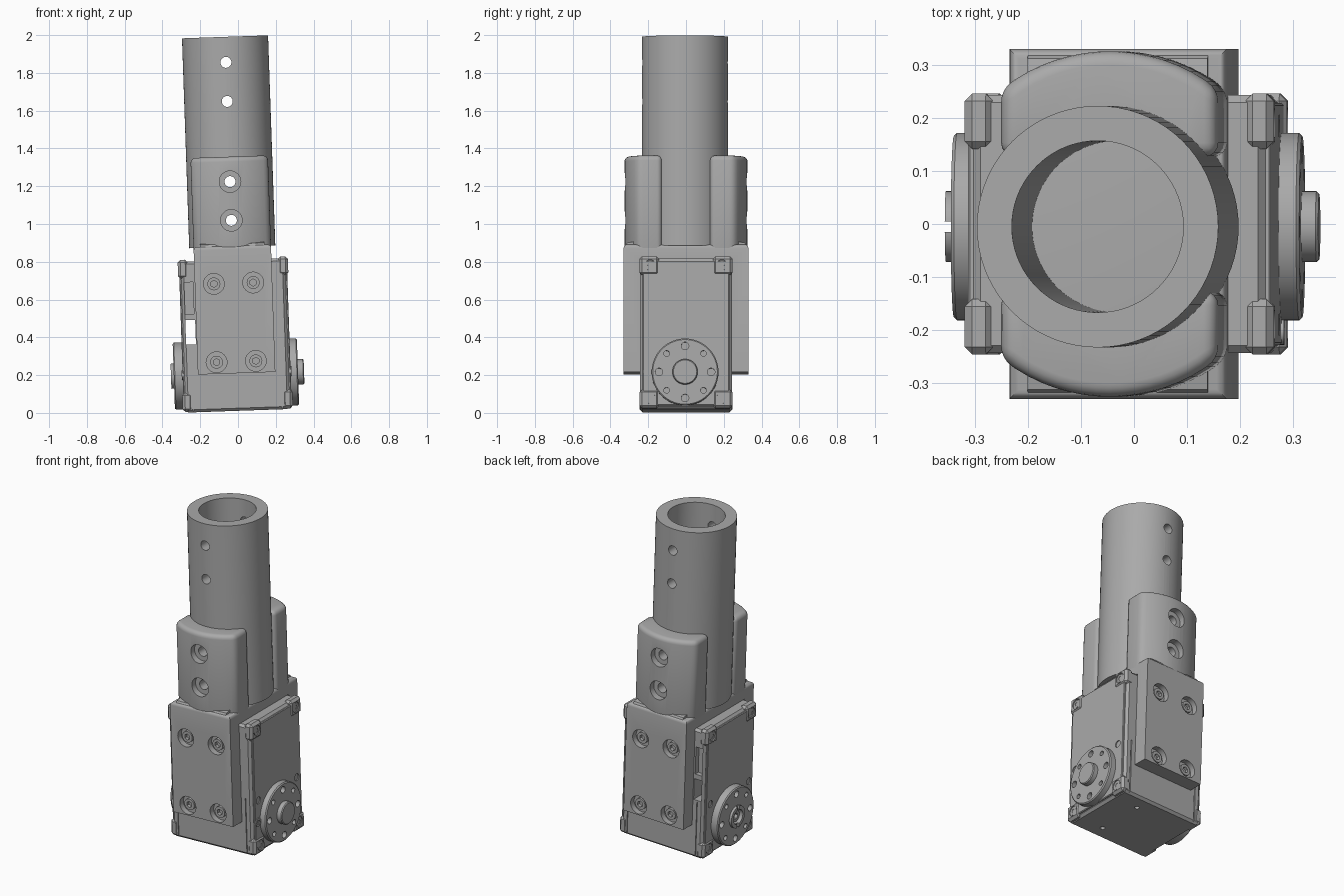
import bpy, bmesh, math
from mathutils import Matrix, Vector

cube = bpy.data.objects.get("Cube")
if cube:
    bpy.data.objects.remove(cube, do_unlink=True)

TILT = Matrix.Rotation(-0.0345, 4, 'Y')
parts = []

grey = bpy.data.materials.new("plain grey")
grey.use_nodes = True
grey.diffuse_color = (0.4, 0.4, 0.4, 1)
grey.node_tree.nodes["Principled BSDF"].inputs["Base Color"].default_value = (0.4, 0.4, 0.4, 1)

AXES = {'X': Matrix.Rotation(math.pi / 2, 4, 'Y'),
        'Y': Matrix.Rotation(math.pi / 2, 4, 'X'),
        'Z': Matrix.Identity(4)}


def finish(name, bm, keep=True):
    bmesh.ops.recalc_face_normals(bm, faces=bm.faces)
    mesh = bpy.data.meshes.new(name)
    bm.to_mesh(mesh)
    bm.free()
    obj = bpy.data.objects.new(name, mesh)
    bpy.context.collection.objects.link(obj)
    if keep:
        mesh.materials.append(grey)
        parts.append(obj)
    return obj


def add_cyl(bm, loc, r, depth, axis, seg=32):
    bmesh.ops.create_cone(bm, cap_ends=True, segments=seg, radius1=r, radius2=r, depth=depth,
                          matrix=Matrix.Translation(loc) @ AXES[axis])


def add_box(bm, lo, hi):
    lo, hi = Vector(lo), Vector(hi)
    bmesh.ops.create_cube(bm, size=1, matrix=Matrix.Translation((lo + hi) / 2)
                          @ Matrix.Diagonal((*(hi - lo), 1)))


def apply(obj, mod):
    bpy.context.view_layer.objects.active = obj
    bpy.ops.object.modifier_apply(modifier=mod.name)


def bevel(obj, width, segments=1, angle=40):
    mod = obj.modifiers.new("bevel", 'BEVEL')
    mod.width, mod.segments = width, segments
    mod.limit_method, mod.angle_limit = 'ANGLE', math.radians(angle)
    apply(obj, mod)


def cyl(name, loc, r, depth, axis, seg=32):
    bm = bmesh.new()
    add_cyl(bm, loc, r, depth, axis, seg)
    return finish(name, bm)


def box(name, lo, hi, width=0, segments=1):
    bm = bmesh.new()
    add_box(bm, lo, hi)
    obj = finish(name, bm)
    if width:
        bevel(obj, width, segments)
    return obj


def prism(name, points, offset, move):
    """Extrude a flat outline along a vector."""
    bm = bmesh.new()
    face = bm.faces.new([bm.verts.new(Vector(p) + Vector(offset)) for p in points])
    new = bmesh.ops.extrude_face_region(bm, geom=[face])["geom"]
    bmesh.ops.translate(bm, vec=move, verts=[v for v in new if isinstance(v, bmesh.types.BMVert)])
    return finish(name, bm)


def cut(obj, cyls=(), boxes=()):
    bm = bmesh.new()
    for c in cyls:
        add_cyl(bm, *c)
    for b in boxes:
        add_box(bm, *b)
    cutter = finish("cutter", bm, keep=False)
    cutter.hide_render = True
    mod = obj.modifiers.new("cut", 'BOOLEAN')
    mod.operation, mod.solver, mod.object = 'DIFFERENCE', 'EXACT', cutter
    apply(obj, mod)
    bpy.data.objects.remove(cutter, do_unlink=True)


def screw(name, loc, r, depth, axis):
    obj = cyl(name, loc, r, depth, axis, 24)
    cut(obj, [(loc, r * 0.55, depth * 3, axis, 6)])


SIDES = (1, -1)
CY = -0.005

# Tube with cross holes
tube = cyl("tube", (0, CY, 1.436), 0.228, 1.112, 'Z', 72)
cut(tube, [((0, CY, 1.5), 0.162, 2, 'Z', 72)])
cut(tube, [((0, 0, z), 0.029, 1, 'Y') for z in (1.02, 1.225, 1.65, 1.857)])

# Saddle bracket: an upside-down U over the gearbox
outline = []
for s, seq in ((1, ((0.33, 0.21), (0.33, 0.885))), (-1, ((0.33, 0.885), (0.33, 0.21)))):
    outline += [(0, s * y, z) for y, z in seq]
outline += [(0, -0.243, 0.21), (0, -0.243, 0.81), (0, 0.243, 0.81), (0, 0.243, 0.21)]
bracket = prism("saddle_bracket", outline, (-0.205, 0, 0), (0.41, 0, 0))
bm = bmesh.new()
bm.from_mesh(bracket.data)
top = [e for e in bm.edges if all(v.co.z > 0.88 for v in e.verts)]
bmesh.ops.bevel(bm, geom=top, offset=0.018, segments=4, profile=0.5, affect='EDGES')
bm.to_mesh(bracket.data)
bm.free()
bolts = [(x, s, z) for x in (-0.104, 0.104) for s in SIDES for z in (0.272, 0.687)]
cut(bracket, [((x, s * 0.33, z), 0.055, 0.07, 'Y') for x, s, z in bolts])
for x, s, z in bolts:
    screw("bracket_screw", (x, s * 0.3, z), 0.034, 0.03, 'Y')

# Clamp jaws hugging the tube
for s in SIDES:
    arc = [(0.205 - 0.41 * i / 16) for i in range(17)]
    pts = [(x, s * math.sqrt(0.326 ** 2 - x * x), 0) for x in arc]
    pts += [(-0.205, s * 0.127, 0), (0.205, s * 0.127, 0)]
    jaw = prism("clamp_jaw", pts, (0, 0, 0.835), (0, 0, 0.522))
    bevel(jaw, 0.026, 4)
    cut(jaw, [((0, CY, 1.2), 0.222, 1.5, 'Z', 72)])
    holes = (1.02, 1.225)
    cut(jaw, [((0, s * 0.33, z), 0.057, 0.09, 'Y') for z in holes])
    cut(jaw, [((0, s * 0.3, z), 0.029, 0.4, 'Y') for z in holes])
    # Fillet where the jaw meets the bracket
    fillet = [(0, s * 0.2, 0.87), (0, s * 0.326, 0.87), (0, s * 0.312, 0.895), (0, s * 0.2, 0.915)]
    prism("jaw_fillet", fillet, (-0.17, 0, 0), (0.34, 0, 0))
    # keep the tube bore clear of the fillet
    cut(parts[-1], [((0, CY, 0.9), 0.222, 0.5, 'Z', 72)])

# Gearbox case with cable window, side recesses and base holes
case = box("gearbox_case", (-0.276, -0.243, 0.011), (0.276, 0.243, 0.81), 0.014)
cut(case, boxes=[((-0.262, -0.4, 0.37), (-0.21, 0.4, 0.5))])
cut(case, boxes=[((-0.262, s * 0.243 - 0.03, 0.53), (-0.215, s * 0.243 + 0.03, 0.7)) for s in SIDES])
cut(case, [((0.105, s * 0.15, 0.0), 0.014, 0.08, 'Z', 16) for s in SIDES])
# Seam grooves between case shells
cut(case, boxes=[((s * 0.235 - 0.003, t * 0.243 - 0.006, 0.0),
                  (s * 0.235 + 0.003, t * 0.243 + 0.006, 0.36)) for s in SIDES for t in SIDES])

for s in SIDES:
    # Cover plate on each end
    cover = box("cover_plate", (s * 0.279 - 0.007, -0.228, 0.03), (s * 0.279 + 0.007, 0.228, 0.797), 0.004)
    cut(cover, [((s * 0.286, y, 0.34), 0.021, 0.012, 'X', 20) for y in (-0.19, 0.185)])
    # Corner pads with sunk screws
    for t in SIDES:
        for z, h in ((0.77, 0.05), (0.065, 0.05)):
            pad = box("corner_pad", (s * 0.265 - 0.027, t * 0.194 - 0.052, z - h),
                      (s * 0.265 + 0.027, t * 0.194 + 0.052, z + h), 0.014)
            cut(pad, [((s * 0.292, t * 0.19, z), 0.031, 0.024, 'X', 24)])
            screw("corner_screw", (s * 0.282, t * 0.19, z), 0.025, 0.012, 'X')
    screw("side_screw", (s * 0.286, -0.203, 0.21), 0.025, 0.01, 'X')

    # Output horn with a ring of holes
    face = 0.325 if s > 0 else 0.333
    horn = cyl("output_horn", (s * (0.27 + face) / 2, CY, 0.206), 0.177, face - 0.27, 'X', 64)
    bevel(horn, 0.006)
    ring = []
    for i in range(8):
        a = i * math.pi / 4
        ring.append(((s * face, CY + 0.138 * math.cos(a), 0.206 + 0.138 * math.sin(a)),
                     0.015 if i % 2 else 0.02, 0.05, 'X', 20))
    cut(horn, ring)
    tip = 0.357 if s > 0 else 0.348
    hub = cyl("horn_hub", (s * (0.3 + tip) / 2, CY, 0.206), 0.067, tip - 0.3, 'X', 40)
    if s > 0:
        bevel(hub, 0.005)
    else:
        # Slotted hollow hub with a centre screw
        cut(horn, [((-face, CY, 0.206), 0.045, 0.04, 'X')])
        cut(hub, [((-0.32, CY, 0.206), 0.045, 0.2, 'X')])
        cut(hub, boxes=[((-0.36, CY - 0.01, 0.1), (-0.335, CY + 0.01, 0.3))])
        screw("hub_screw", (-0.316, CY, 0.206), 0.036, 0.03, 'X')

# Lean everything and shade
for obj in parts:
    obj.data.transform(TILT)
    bpy.ops.object.select_all(action='DESELECT')
    obj.select_set(True)
    bpy.context.view_layer.objects.active = obj
    bpy.ops.object.shade_smooth_by_angle(angle=math.radians(30))
